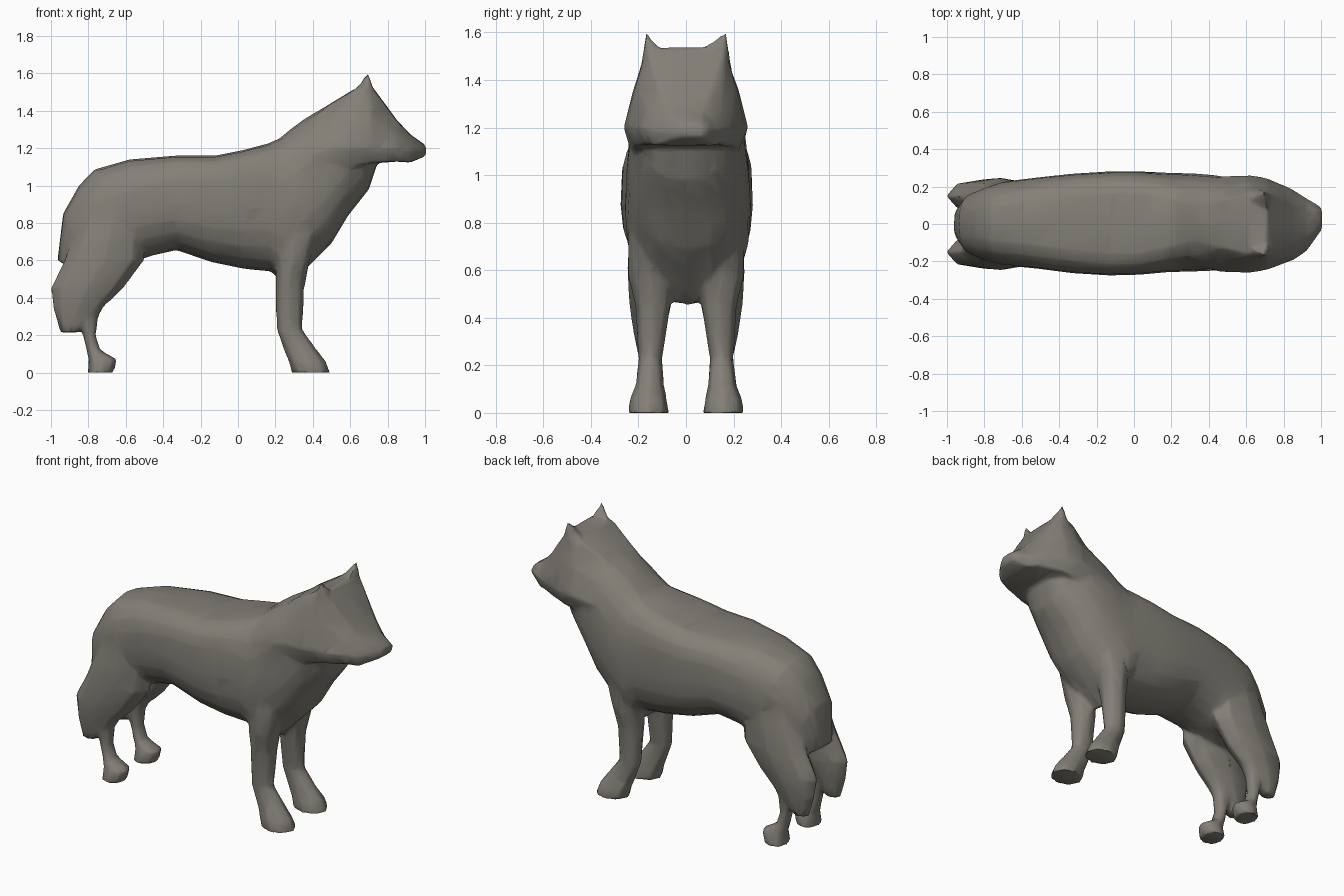
import bpy, bmesh, math

if "Cube" in bpy.data.objects:
    bpy.data.objects.remove(bpy.data.objects["Cube"])

fur = bpy.data.materials.new("grey_brown_fur")
fur.diffuse_color = (0.23, 0.215, 0.185, 1)
fur.use_nodes = True
fur.node_tree.nodes["Principled BSDF"].inputs["Base Color"].default_value = fur.diffuse_color
parts = []


def finish(name, bm):
    bmesh.ops.recalc_face_normals(bm, faces=bm.faces)
    me = bpy.data.meshes.new(name)
    bm.to_mesh(me)
    bm.free()
    me.materials.append(fur)
    ob = bpy.data.objects.new(name, me)
    bpy.context.collection.objects.link(ob)
    parts.append(ob)
    return ob


def loft(name, rings):
    """Skin a list of point rings and close both ends."""
    bm = bmesh.new()
    rows = [[bm.verts.new(p) for p in r] for r in rings]
    n = len(rows[0])
    for a, b in zip(rows, rows[1:]):
        for i in range(n):
            j = (i + 1) % n
            bm.faces.new((a[i], a[j], b[j], b[i]))
    bm.faces.new(rows[0])
    bm.faces.new(rows[-1])
    return finish(name, bm)


def power(v, e):
    return math.copysign(abs(v) ** e, v)


def body_ring(xt, zt, xb, zb, hw, square, yc, n=20):
    """Section between a back point and a belly point; the back half can be squarer."""
    pts = []
    for i in range(n):
        a = 2 * math.pi * i / n
        c, s = math.cos(a), math.sin(a)
        e = square if c > 0 else 0.78
        t = 0.5 + 0.5 * power(c, min(e + .1, .9))
        pts.append((xb + (xt - xb) * t, yc + hw * power(s, e), zb + (zt - zb) * t))
    return pts


def leg_ring(z, x0, x1, yc, hw, side, n=8):
    """Level section of a leg."""
    pts = []
    for i in range(n):
        a = 2 * math.pi * i / n
        pts.append(((x0 + x1) / 2 + (x1 - x0) / 2 * math.cos(a),
                    side * (yc + hw * power(math.sin(a), 0.85)), z))
    return pts


# Trunk from rump to throat: back x, z, belly x, z, half width, back squareness, centre y
trunk = [
    (-.965, .60, -.86, .54, .10, .8, 0), (-.935, .85, -.80, .55, .16, .8, 0),
    (-.85, 1.0, -.70, .56, .20, .8, 0), (-.77, 1.085, -.60, .58, .225, .75, .003),
    (-.58, 1.14, -.46, .625, .243, .65, .005), (-.33, 1.16, -.33, .655, .266, .52, .003),
    (-.12, 1.16, -.14, .59, .278, .45, .003), (.03, 1.19, .03, .555, .276, .45, .005),
    (.16, 1.225, .18, .54, .266, .55, .008), (.22, 1.25, .26, .45, .264, .65, .008),
    (.28, 1.30, .36, .55, .262, .75, .008), (.36, 1.36, .50, .69, .255, .75, .006),
    (.48, 1.43, .59, .84, .24, .75, .004), (.57, 1.46, .70, .98, .20, .75, 0),
    (.62, 1.47, .74, 1.10, .17, .75, 0)]
loft("trunk", [body_ring(*r) for r in trunk])

# Head and ruff: x, top z, top half width, cheek z, cheek half width, jaw z, jaw half width, centre y
head = [
    (.20, 1.20, .08, 1.13, .20, 1.0, .20, 0), (.48, 1.425, .13, 1.19, .258, 1.06, .22, 0),
    (.62, 1.51, .165, 1.20, .262, 1.10, .22, 0), (.71, 1.535, .165, 1.20, .245, 1.12, .215, 0),
    (.85, 1.345, .11, 1.20, .19, 1.13, .165, -.005), (.92, 1.27, .075, 1.19, .145, 1.125, .125, -.005),
    (1.005, 1.21, .04, 1.185, .06, 1.16, .04, .03)]
loft("head", [[(x, y + s, z) for s, z in
               ((0, zt + .005), (wt, zt), (wt * .4 + wc * .6, zt * .5 + zc * .5), (wc, zc),
                (wj, zj), (0, zj - .002), (-wj, zj), (-wc, zc),
                (-wt * .4 - wc * .6, zt * .5 + zc * .5), (-wt, zt))]
              for x, zt, wt, zc, wc, zj, wj, y in head])

# Section lists for the legs: z, back x, front x, centre y, half width
haunch = [(.95, -.78, -.50, .12, .09), (.75, -.87, -.50, .14, .098),
          (.60, -.93, -.50, .147, .10), (.45, -1.005, -.61, .15, .088),
          (.33, -.985, -.74, .155, .065), (.215, -.95, -.85, .155, .04)]
hind_leg = [(.42, -.88, -.68, .15, .065), (.30, -.87, -.745, .15, .05),
            (.20, -.83, -.76, .15, .042), (.12, -.81, -.735, .15, .048),
            (.07, -.80, -.645, .155, .068), (.0, -.805, -.665, .155, .08)]
front_leg = [(.75, .18, .43, .16, .085), (.58, .20, .38, .15, .095),
             (.45, .20, .355, .14, .075), (.23, .205, .345, .15, .05),
             (.12, .245, .425, .152, .06), (.06, .27, .47, .158, .078),
             (.0, .285, .495, .158, .088)]

for label, side in (("right", -1), ("left", 1)):
    for part, rows in (("haunch", haunch), ("hind_leg", hind_leg), ("front_leg", front_leg)):
        loft(f"{part}_{label}", [leg_ring(*r, side) for r in rows])
    # Pointed ear, the left one with a broader base
    inner = .06 if side < 0 else -.02
    bm = bmesh.new()
    base = [bm.verts.new((x, side * y, z)) for x, y, z in
            ((.56, .10, 1.44), (.66, .195, 1.44), (.75, .16, 1.44), (.73, inner, 1.48))]
    tip = bm.verts.new((.695, side * .17, 1.605))
    bm.faces.new(base)
    for i in range(4):
        bm.faces.new((base[i], base[(i + 1) % 4], tip))
    finish(f"ear_{label}", bm)

# Fuse all parts into one skin, soften the joins and reduce it to broad facets
bpy.ops.object.select_all(action='DESELECT')
for ob in parts:
    ob.select_set(True)
body = parts[0]
bpy.context.view_layer.objects.active = body
bpy.ops.object.join()
body.name = "animal_body"
fuse = body.modifiers.new("fuse", 'REMESH')
fuse.mode = 'VOXEL'
fuse.voxel_size = 0.012
soft = body.modifiers.new("soften", 'SMOOTH')
soft.factor = 0.5
soft.iterations = 4
facets = body.modifiers.new("facets", 'DECIMATE')
facets.ratio = 0.05
for name in ("fuse", "soften", "facets"):
    bpy.ops.object.modifier_apply(modifier=name)
body.data.materials.clear()
body.data.materials.append(fur)
bpy.ops.object.shade_smooth_by_angle(angle=math.radians(50))
